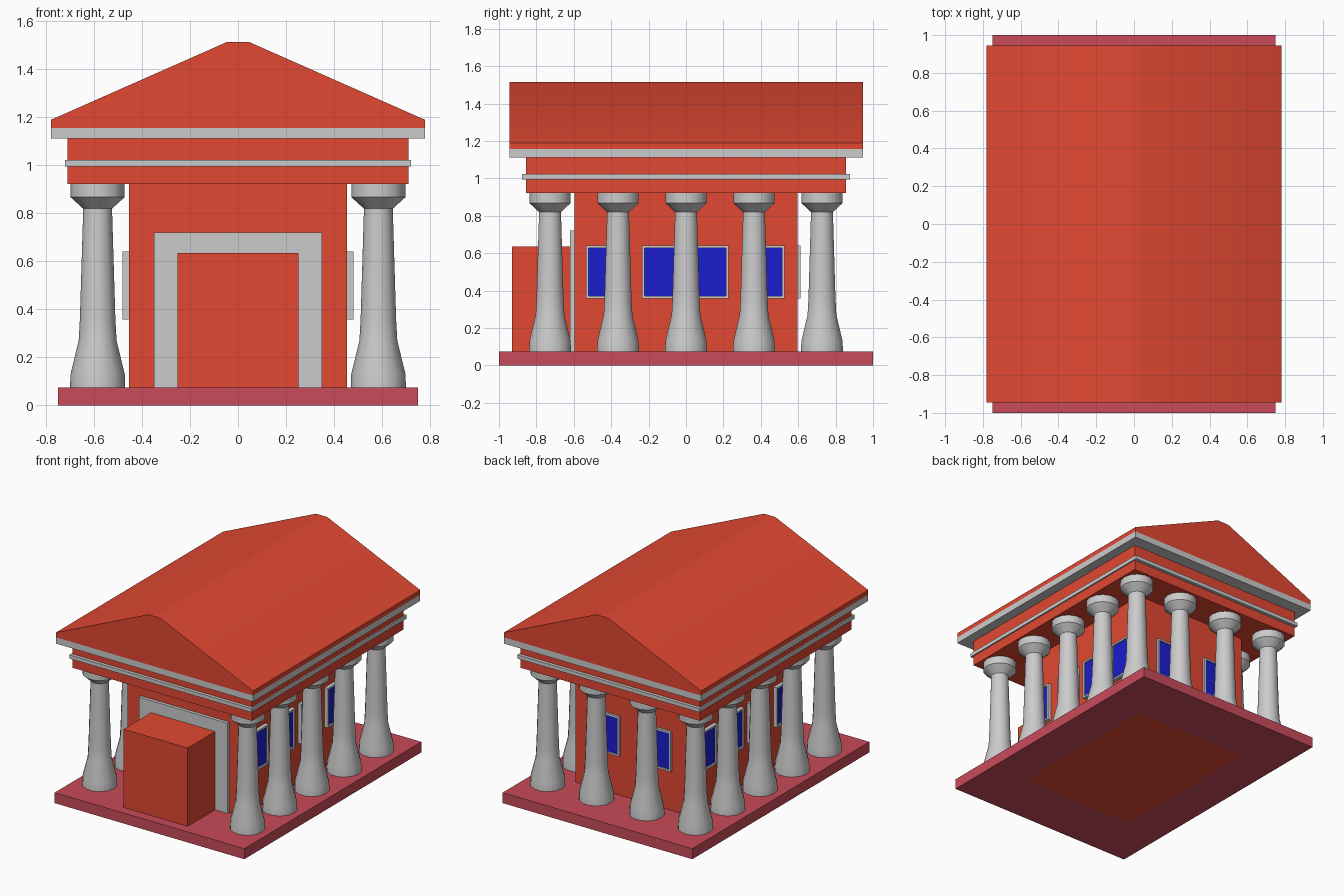
import bpy, bmesh, math
from mathutils import Matrix

if "Cube" in bpy.data.objects:
    bpy.data.objects.remove(bpy.data.objects["Cube"])


def material(name, color):
    m = bpy.data.materials.new(name)
    m.diffuse_color = (*color, 1)
    m.use_nodes = True
    m.node_tree.nodes["Principled BSDF"].inputs["Base Color"].default_value = m.diffuse_color
    return m


RED = material("red_stone", (0.76, 0.065, 0.032))
PINK = material("pink_stone", (0.58, 0.07, 0.10))
BLUE = material("blue_glass", (0.012, 0.012, 0.62))


def make(name, bm, mat=None, smooth=None):
    bmesh.ops.recalc_face_normals(bm, faces=bm.faces[:])
    me = bpy.data.meshes.new(name)
    bm.to_mesh(me)
    bm.free()
    ob = bpy.data.objects.new(name, me)
    bpy.context.collection.objects.link(ob)
    if mat:
        me.materials.append(mat)
    if smooth:
        bpy.ops.object.select_all(action='DESELECT')
        ob.select_set(True)
        bpy.context.view_layer.objects.active = ob
        bpy.ops.object.shade_smooth_by_angle(angle=math.radians(smooth))
    return ob


def box(name, x0, x1, y0, y1, z0, z1, mat=None):
    bm = bmesh.new()
    bmesh.ops.create_cube(bm, size=1)
    for v in bm.verts:
        v.co = (x1 if v.co.x > 0 else x0, y1 if v.co.y > 0 else y0, z1 if v.co.z > 0 else z0)
    return make(name, bm, mat)


def slab(name, hx, hy, z0, z1, mat=None):
    return box(name, -hx, hx, -hy, hy, z0, z1, mat)


def prism(name, outline, y0, y1, mat=None, smooth=None):
    # extrude an x-z outline along y
    bm = bmesh.new()
    face = bm.faces.new([bm.verts.new((x, y0, z)) for x, z in outline])
    ext = bmesh.ops.extrude_face_region(bm, geom=[face])
    bmesh.ops.translate(bm, vec=(0, y1 - y0, 0),
                        verts=[g for g in ext['geom'] if isinstance(g, bmesh.types.BMVert)])
    return make(name, bm, mat, smooth)


# platform, inner hall, entablature and cornice
slab("platform", 0.75, 1.0, 0, 0.075, PINK)
slab("hall", 0.455, 0.597, 0, 0.925, RED)
slab("entablature", 0.71, 0.855, 0.923, 1.112, RED)
slab("entablature_band", 0.72, 0.878, 0.995, 1.022)
slab("cornice", 0.78, 0.945, 1.112, 1.157)

# gabled roof with blunt ridge
prism("roof", [(-0.78, 1.157), (0.78, 1.157), (0.78, 1.19), (0.045, 1.515),
               (-0.045, 1.515), (-0.78, 1.19)], -0.945, 0.945, RED, 30)

# doorway surround and projecting porch block
prism("door_frame", [(-0.35, 0.075), (-0.35, 0.72), (0.35, 0.72), (0.35, 0.075),
                     (0.253, 0.075), (0.253, 0.635), (-0.253, 0.635), (-0.253, 0.075)],
      -0.62, -0.597)
box("porch_block", -0.253, 0.253, -0.93, -0.597, 0.075, 0.635, RED)

# columns: lathed profile, shared mesh
PROFILE = [(0.115, 0.075), (0.113, 0.13), (0.079, 0.27), (0.074, 0.36), (0.06, 0.82),
           (0.113, 0.868), (0.113, 0.925)]
SIDES = 14
bm = bmesh.new()
rings = [[bm.verts.new((r * math.cos(2 * math.pi * i / SIDES), r * math.sin(2 * math.pi * i / SIDES), z))
          for i in range(SIDES)] for r, z in PROFILE]
for a, b in zip(rings, rings[1:]):
    for i in range(SIDES):
        j = (i + 1) % SIDES
        bm.faces.new((a[i], a[j], b[j], b[i]))
bm.faces.new(rings[0])
bm.faces.new(rings[-1])
first = make("column", bm, None, 32)
spots = [(s * 0.585, -0.727 + 0.3635 * i) for s in (-1, 1) for i in range(5)]
spots += [(-0.2, 0.727), (0.2, 0.727)]
first.location = (*spots[0], 0)
for x, y in spots[1:]:
    c = first.copy()
    c.location = (x, y, 0)
    bpy.context.collection.objects.link(c)


# windows: thin frame with recessed pane, built facing -y then turned
def window(x, y, angle, depth):
    w, z0, z1, t = 0.0985, 0.357, 0.642, 0.013
    outer = [(-w, z0), (w, z0), (w, z1), (-w, z1)]
    inner = [(-w + t, z0 + t), (w - t, z0 + t), (w - t, z1 - t), (-w + t, z1 - t)]
    bm = bmesh.new()
    loops = [[bm.verts.new((px, d, pz)) for px, pz in pts]
             for pts, d in ((outer, 0), (outer, -depth), (inner, -depth), (inner, 0))]
    for a, b in zip(loops, loops[1:] + loops[:1]):
        for i in range(4):
            j = (i + 1) % 4
            bm.faces.new((a[i], a[j], b[j], b[i]))
    frame = make("window_frame", bm)
    pane = box("window_pane", -w + t, w - t, -depth * 0.6, 0, z0 + t, z1 - t, BLUE)
    for ob in (frame, pane):
        ob.matrix_world = Matrix.Translation((x, y, 0)) @ Matrix.Rotation(angle, 4, 'Z')


for y in (-0.437, -0.137, 0.128, 0.428):
    window(0.455, y, math.pi / 2, 0.027)
    window(-0.455, y, -math.pi / 2, 0.027)
for x in (-0.21, 0.2):
    window(x, 0.597, math.pi, 0.016)
